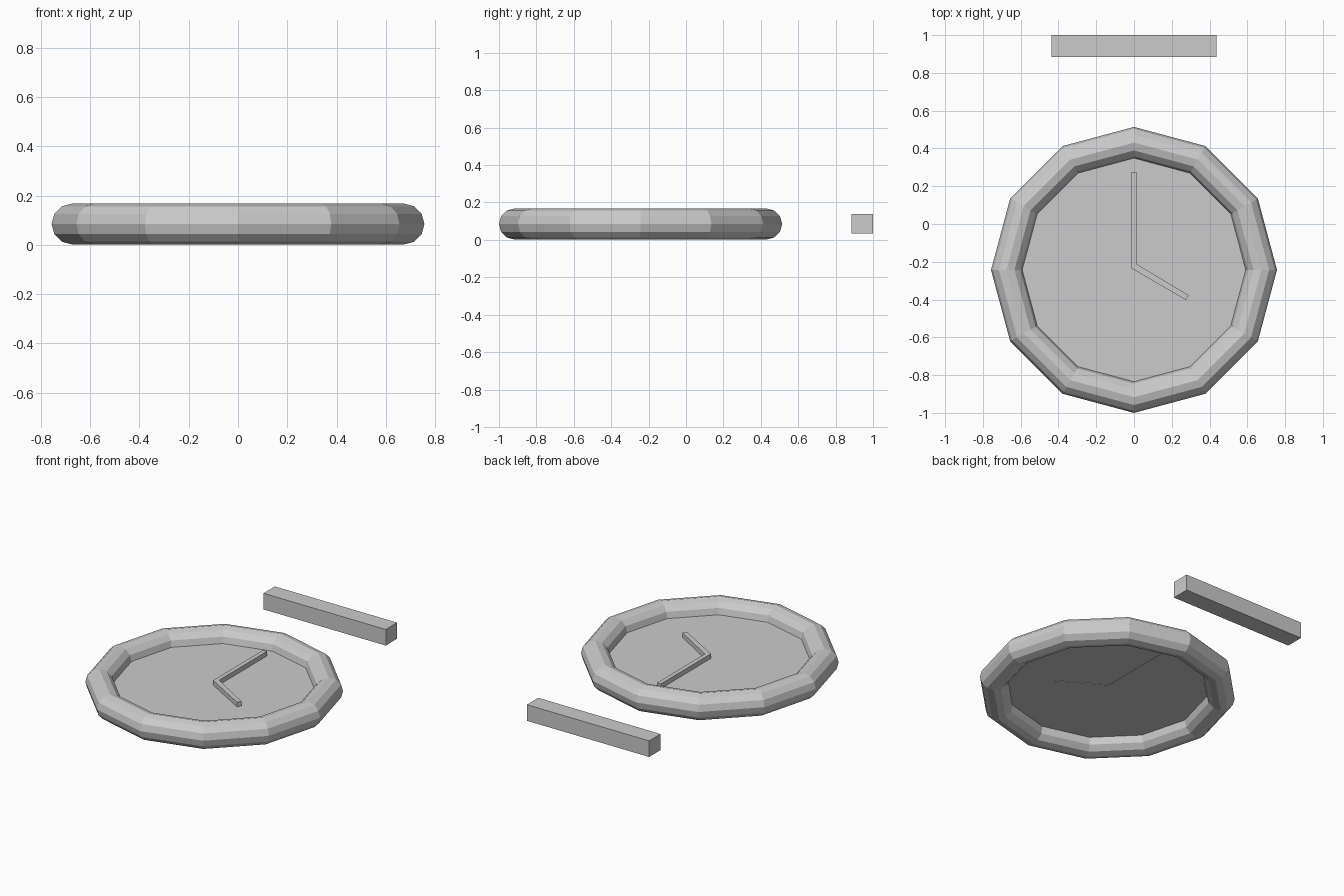
import bpy, bmesh, math
from mathutils import Matrix

if "Cube" in bpy.data.objects:
    bpy.data.objects.remove(bpy.data.objects["Cube"])

CY = -0.243          # clock centre in y
R, r = 0.674, 0.083  # rim major and minor radius
MID = 0.085          # rim mid height

# Rim: 12-sided torus, 12-sided section
bpy.ops.mesh.primitive_torus_add(major_segments=12, minor_segments=12,
                                 major_radius=R, minor_radius=r,
                                 location=(0, CY, MID))
bpy.context.object.name = "clock_rim"


def finish(name, bm):
    bmesh.ops.recalc_face_normals(bm, faces=bm.faces)
    me = bpy.data.meshes.new(name)
    bm.to_mesh(me)
    bm.free()
    ob = bpy.data.objects.new(name, me)
    bpy.context.collection.objects.link(ob)
    return ob


# Dial: thin flat disc at mid height, edge tucked into the rim
bm = bmesh.new()
ring = [bm.verts.new((0.6 * math.cos(a), CY + 0.6 * math.sin(a), MID + 0.002))
        for a in (i * math.tau / 12 for i in range(12))]
bm.faces.new(ring)
finish("clock_dial", bm)

# Hands: one mitred L-shaped outline, extruded up from the dial
outline = [(-0.014, 0.276), (-0.014, -0.234), (0.274, -0.402),
           (0.289, -0.377), (0.014, -0.212), (0.014, 0.276)]
bm = bmesh.new()
base = bm.faces.new([bm.verts.new((x, y, MID)) for x, y in outline])
ext = bmesh.ops.extrude_face_region(bm, geom=[base], use_keep_orig=True)
for v in ext["geom"]:
    if isinstance(v, bmesh.types.BMVert):
        v.co.z += 0.032
finish("clock_hands", bm)

# Separate bar behind the clock
bm = bmesh.new()
bmesh.ops.create_cube(bm, size=1, matrix=Matrix.Translation((0, 0.942, 0.087))
                      @ Matrix.Diagonal((0.874, 0.116, 0.104, 1)))
finish("bar", bm)
